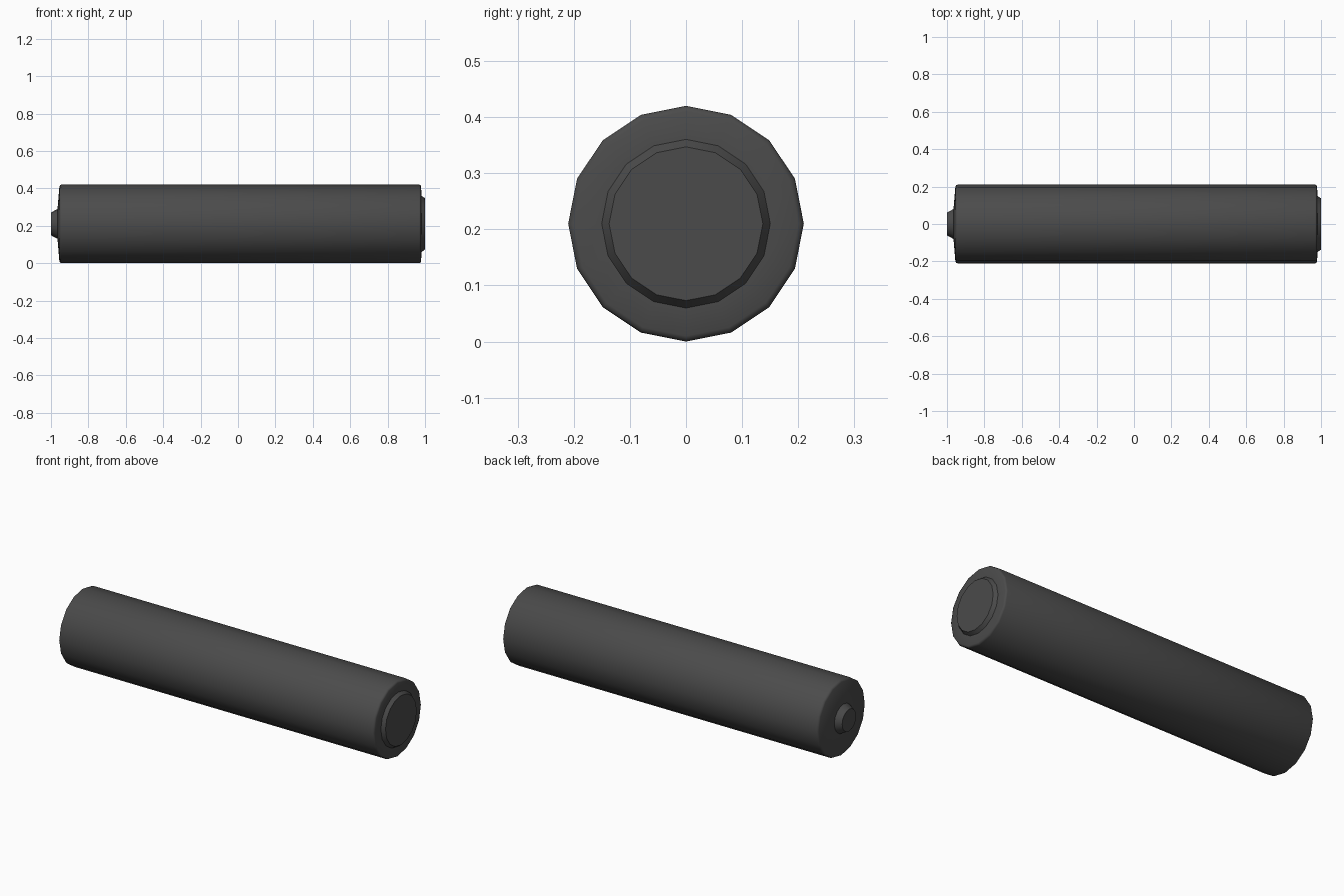
import bpy, bmesh, math

if "Cube" in bpy.data.objects:
    bpy.data.objects.remove(bpy.data.objects["Cube"])

SIDES = 16
AXIS_Z = 0.21

mat = bpy.data.materials.new("dark_grey")
mat.diffuse_color = (0.07, 0.07, 0.07, 1)
mat.use_nodes = True
mat.node_tree.nodes["Principled BSDF"].inputs["Base Color"].default_value = mat.diffuse_color


def lathe(name, profile):
    """Revolve (x, radius) points around the long x axis and cap both ends."""
    bm = bmesh.new()
    rings = []
    for x, r in profile:
        rings.append([bm.verts.new((x,
                                    r * math.sin(2 * math.pi * i / SIDES),
                                    AXIS_Z + r * math.cos(2 * math.pi * i / SIDES)))
                      for i in range(SIDES)])
    for a, b in zip(rings, rings[1:]):
        for i in range(SIDES):
            j = (i + 1) % SIDES
            bm.faces.new((a[i], a[j], b[j], b[i]))
    bm.faces.new(rings[0])
    bm.faces.new(rings[-1])
    bmesh.ops.recalc_face_normals(bm, faces=bm.faces)
    mesh = bpy.data.meshes.new(name)
    bm.to_mesh(mesh)
    bm.free()
    mesh.materials.append(mat)
    obj = bpy.data.objects.new(name, mesh)
    bpy.context.collection.objects.link(obj)
    bpy.ops.object.select_all(action='DESELECT')
    obj.select_set(True)
    bpy.context.view_layer.objects.active = obj
    bpy.ops.object.shade_smooth_by_angle(angle=math.radians(50))
    return obj


# Cylindrical casing with softened rims and a slightly domed positive end
lathe("battery_casing", [
    (-0.965, 0.08), (-0.955, 0.20), (-0.951, 0.207), (-0.944, 0.21),
    (0.969, 0.21), (0.976, 0.207), (0.979, 0.20), (0.981, 0.15)])

# Small tapered positive terminal
lathe("positive_terminal", [(-1.0, 0.061), (-0.963, 0.081)])

# Wide flat negative terminal
lathe("negative_terminal", [(0.98, 0.151), (1.0, 0.137)])
